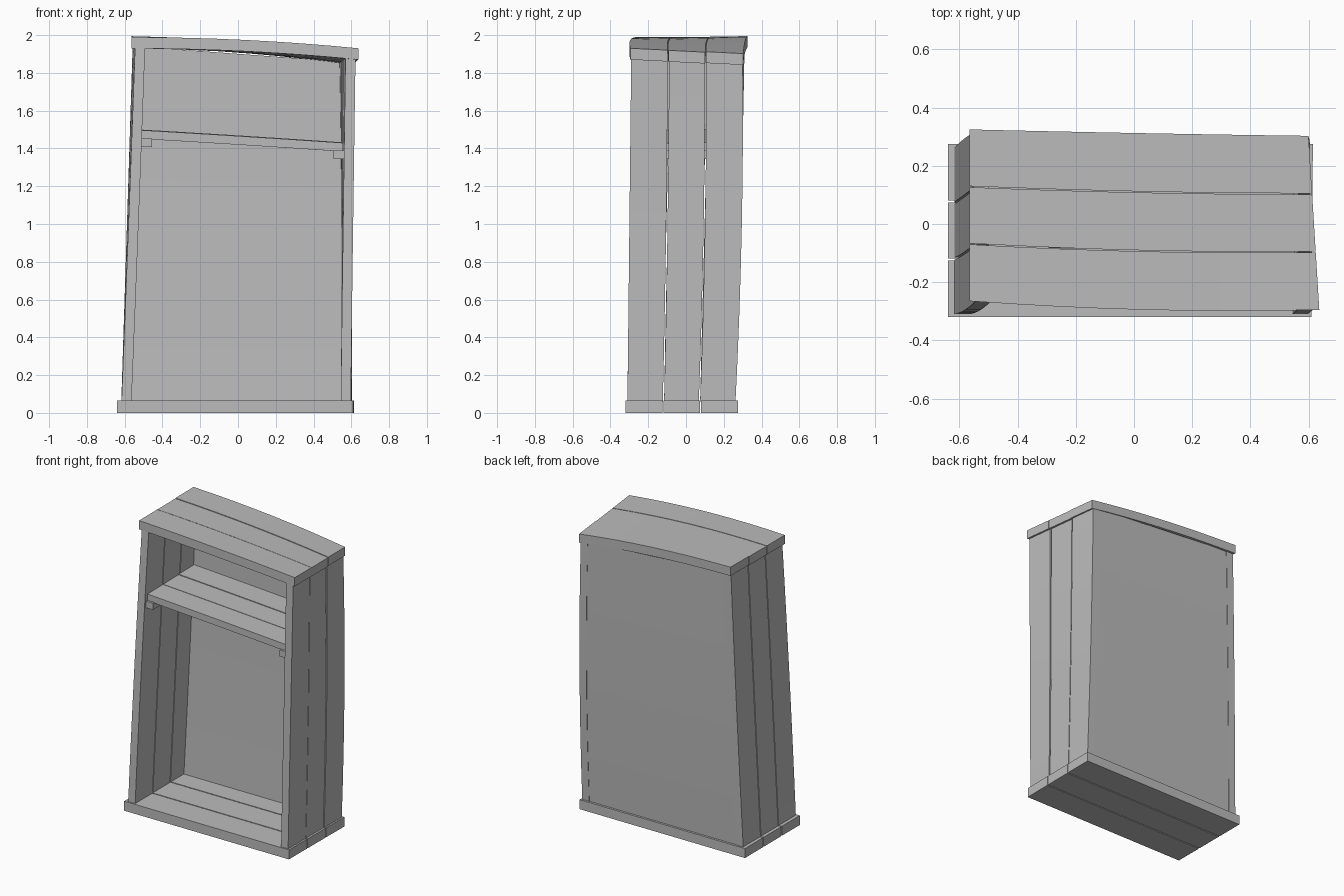
import bpy
import bmesh
import random
from mathutils import Vector

random.seed(4)
cube = bpy.data.objects.get("Cube")
if cube:
    bpy.data.objects.remove(cube)

GREY = (0.5, 0.5, 0.5, 1.0)
mat = bpy.data.materials.new("plain grey")
mat.use_nodes = True
mat.diffuse_color = GREY
mat.node_tree.nodes["Principled BSDF"].inputs["Base Color"].default_value = GREY


def bend(points, t):
    """Quadratic curve that passes through start, middle and end."""
    a, b, c = (Vector(p) for p in points)
    return a * (2 * t - 1) * (t - 1) + b * 4 * t * (1 - t) + c * t * (2 * t - 1)


def panel(name, front, back, thick, planks=3, gap=0.006, wobble=0.004, steps=8):
    """Bent boards side by side between a front rail and a back rail."""
    bm = bmesh.new()
    thick = Vector(thick)
    for i in range(planks):
        lo = i / planks + (gap if i else 0)
        hi = (i + 1) / planks - (gap if i < planks - 1 else 0)
        shift = thick.normalized() * random.uniform(-wobble, wobble)
        rings = []
        for s in range(steps + 1):
            f, b = bend(front, s / steps), bend(back, s / steps)
            p, q = f.lerp(b, lo) + shift, f.lerp(b, hi) + shift
            rings.append([bm.verts.new(v) for v in (p, q, q + thick, p + thick)])
        for r0, r1 in zip(rings, rings[1:]):
            for k in range(4):
                n = (k + 1) % 4
                bm.faces.new((r0[k], r0[n], r1[n], r1[k]))
        bm.faces.new(rings[0][::-1])
        bm.faces.new(rings[-1])
    bmesh.ops.recalc_face_normals(bm, faces=bm.faces)
    mesh = bpy.data.meshes.new(name)
    bm.to_mesh(mesh)
    bm.free()
    mesh.materials.append(mat)
    obj = bpy.data.objects.new(name, mesh)
    bpy.context.collection.objects.link(obj)
    bpy.context.view_layer.objects.active = obj
    obj.select_set(True)
    bpy.ops.object.shade_smooth_by_angle()
    obj.select_set(False)


# Base and sagging top boards, running from -x to +x
panel("base",
      [(-0.64, -0.32, 0), (0, -0.32, 0), (0.61, -0.32, 0)],
      [(-0.64, 0.275, 0), (0, 0.275, 0), (0.615, 0.275, 0)],
      (0, 0, 0.065), wobble=0)
panel("top",
      [(-0.565, -0.265, 1.932), (0.04, -0.295, 1.917), (0.637, -0.295, 1.873)],
      [(-0.565, 0.325, 1.935), (0.04, 0.312, 1.905), (0.6, 0.303, 1.843)],
      (0, 0, 0.06), gap=0.003)

# Side walls, leaning and bowed, running upwards
panel("right_side",
      [(-0.62, -0.31, 0.06), (-0.583, -0.295, 1), (-0.548, -0.265, 1.94)],
      [(-0.62, 0.262, 0.06), (-0.59, 0.29, 1), (-0.56, 0.31, 1.94)],
      (0.053, 0, 0))
panel("left_side",
      [(0.595, -0.31, 0.06), (0.607, -0.3, 0.97), (0.62, -0.29, 1.885)],
      [(0.602, 0.262, 0.06), (0.6, 0.295, 0.97), (0.587, 0.3, 1.855)],
      (-0.053, 0, 0))

# Back board, as one sheet between the side walls
panel("back",
      [(-0.58, 0.26, 0.06), (-0.55, 0.288, 1), (-0.53, 0.307, 1.94)],
      [(0.56, 0.26, 0.06), (0.565, 0.292, 0.97), (0.555, 0.299, 1.86)],
      (0, -0.04, 0), planks=1, wobble=0)

# Tilted shelf on two cleats
panel("shelf",
      [(-0.508, -0.255, 1.452), (0.02, -0.255, 1.42), (0.557, -0.255, 1.385)],
      [(-0.515, 0.26, 1.452), (0.02, 0.26, 1.42), (0.545, 0.26, 1.385)],
      (0, 0, 0.046), gap=0.003, wobble=0.002)
for name, x, z in (("right_cleat", -0.515, 1.408), ("left_cleat", 0.505, 1.345)):
    panel(name,
          [(x, -0.27, z), (x + 0.03, -0.27, z), (x + 0.06, -0.27, z)],
          [(x, 0.26, z), (x + 0.03, 0.26, z), (x + 0.06, 0.26, z)],
          (0, 0, 0.045), planks=1, wobble=0, steps=1)
